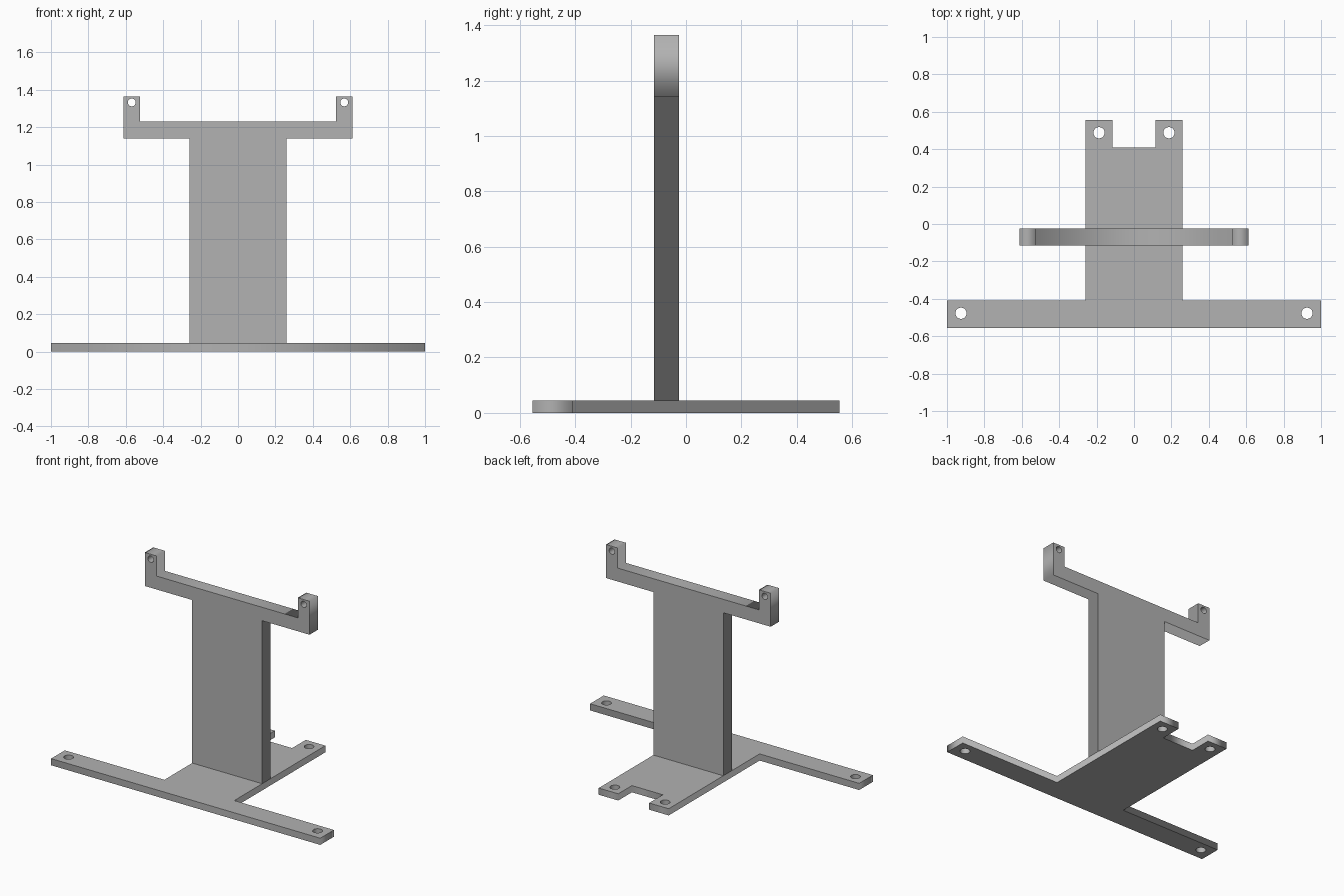
import bpy
import math
from mathutils import Matrix

if "Cube" in bpy.data.objects:
    bpy.data.objects.remove(bpy.data.objects["Cube"], do_unlink=True)

grey = bpy.data.materials.new("plain grey")
grey.use_nodes = True
colour = (0.445, 0.445, 0.445, 1)
grey.diffuse_color = colour
grey.node_tree.nodes["Principled BSDF"].inputs["Base Color"].default_value = colour


def circle(x, y, radius, sides=32):
    steps = [2 * math.pi * i / sides for i in range(sides)]
    return [(x + radius * math.cos(a), y + radius * math.sin(a)) for a in steps]


def plate(name, half_outline, holes, thickness, matrix):
    """Mirror a half outline across x, punch mirrored holes and extrude it."""
    outline = half_outline + [(-x, y) for x, y in reversed(half_outline)]
    loops = [outline]
    for x, y, radius in holes:
        loops += [circle(x, y, radius), circle(-x, y, radius)]
    curve = bpy.data.curves.new(name, "CURVE")
    curve.dimensions = "2D"
    curve.fill_mode = "BOTH"
    curve.extrude = thickness / 2
    for loop in loops:
        spline = curve.splines.new("POLY")
        spline.points.add(len(loop) - 1)
        for point, (x, y) in zip(spline.points, loop):
            point.co = (x, y, 0, 1)
        spline.use_cyclic_u = True
    curve.materials.append(grey)
    obj = bpy.data.objects.new(name, curve)
    bpy.context.collection.objects.link(obj)
    obj.matrix_world = matrix
    bpy.ops.object.select_all(action="DESELECT")
    obj.select_set(True)
    bpy.context.view_layer.objects.active = obj
    bpy.ops.object.convert(target="MESH")


base_height = 0.045
body = 0.26  # half width shared by base tongue and upright

# Flat base: wide front bar, central tongue and notched rear tabs
plate("base_plate",
      [(1, -0.555), (1, -0.41), (body, -0.41), (body, 0.555),
       (0.115, 0.555), (0.115, 0.41)],
      [(0.925, -0.477, 0.03), (0.187, 0.488, 0.03)],
      base_height, Matrix.Translation((0, 0, base_height / 2)))

# Upright panel with crossbar and two drilled lugs
plate("upright_bracket",
      [(body, base_height), (body, 1.14), (0.612, 1.14), (0.612, 1.365),
       (0.525, 1.365), (0.525, 1.23)],
      [(0.568, 1.332, 0.021)],
      0.09, Matrix.Translation((0, -0.07, 0)) @ Matrix.Rotation(math.pi / 2, 4, "X"))
